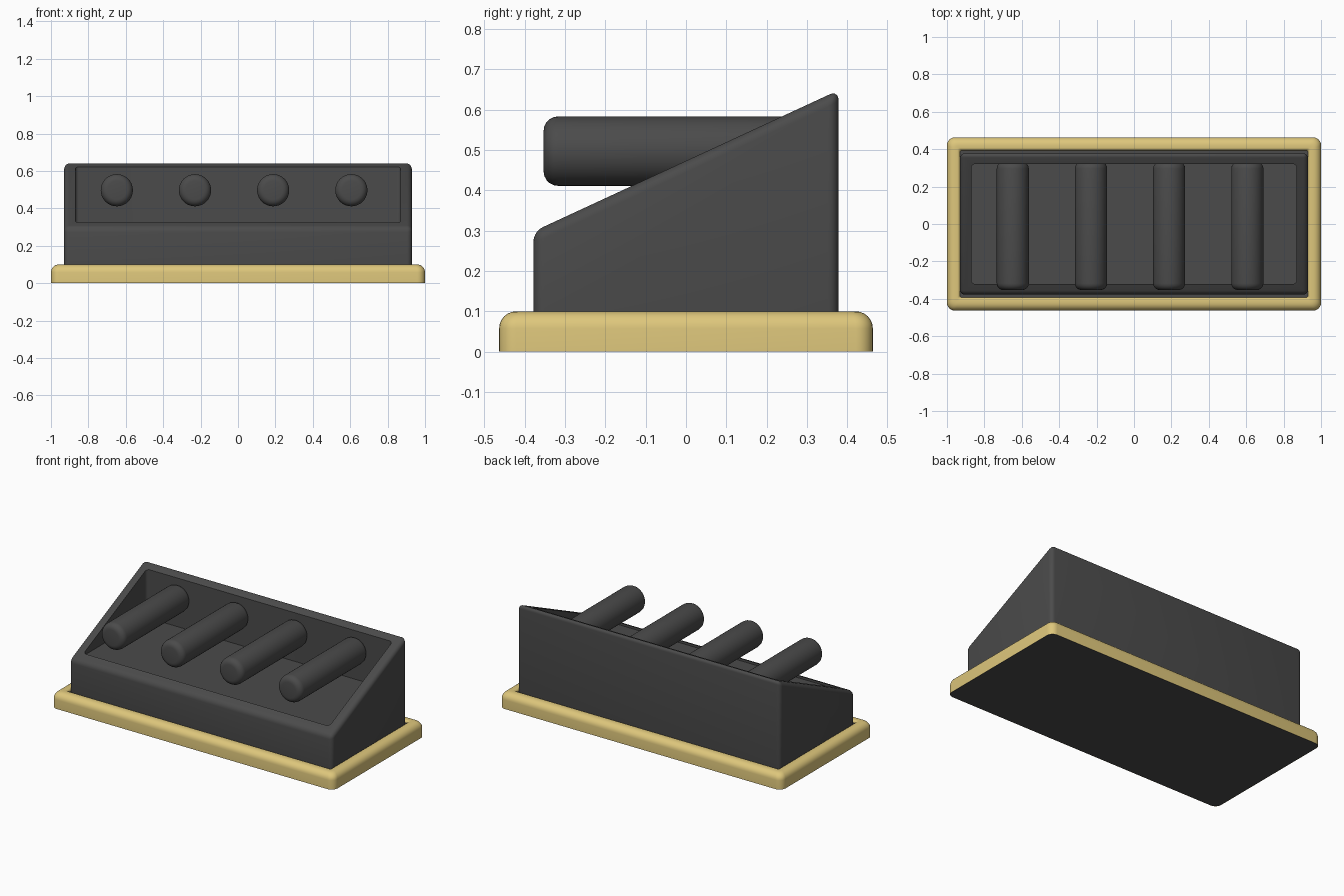
import bpy, bmesh, math

if "Cube" in bpy.data.objects:
    bpy.data.objects.remove(bpy.data.objects["Cube"])

def material(name, color):
    m = bpy.data.materials.new(name)
    m.diffuse_color = color
    m.use_nodes = True
    m.node_tree.nodes["Principled BSDF"].inputs["Base Color"].default_value = m.diffuse_color
    return m

DARK = material("dark_grey", (0.07, 0.07, 0.07, 1))
GOLD = material("gold", (0.73, 0.57, 0.2, 1))

def finish(name, bm, mat):
    bmesh.ops.recalc_face_normals(bm, faces=bm.faces)
    me = bpy.data.meshes.new(name)
    bm.to_mesh(me)
    bm.free()
    me.materials.append(mat)
    ob = bpy.data.objects.new(name, me)
    bpy.context.collection.objects.link(ob)
    return ob

def smooth(ob):
    bpy.ops.object.select_all(action='DESELECT')
    ob.select_set(True)
    bpy.context.view_layer.objects.active = ob
    bpy.ops.object.shade_smooth_by_angle(angle=math.radians(35))

def apply(ob, mod):
    bpy.context.view_layer.objects.active = ob
    bpy.ops.object.modifier_apply(modifier=mod.name)

def bevel(ob, width, segments=5):
    m = ob.modifiers.new("bevel", 'BEVEL')
    m.width, m.segments, m.limit_method = width, segments, 'ANGLE'
    apply(ob, m)

def rounded_rect(hx, hy, r, n=6):
    pts = []
    for k, (sx, sy) in enumerate(((1, 1), (-1, 1), (-1, -1), (1, -1))):
        for i in range(n + 1):
            a = math.pi / 2 * (k + i / n)
            pts.append((sx * (hx - r) + r * math.cos(a), sy * (hy - r) + r * math.sin(a)))
    return pts

def loft(name, sections, mat, cap=False):
    """Skin a stack of rounded rectangles (half x, half y, corner radius, z)."""
    bm = bmesh.new()
    rings = [[bm.verts.new((x, y, z)) for x, y in rounded_rect(hx, hy, r)]
             for hx, hy, r, z in sections]
    for a, b in zip(rings, rings[1:]):
        for i in range(len(a)):
            j = (i + 1) % len(a)
            bm.faces.new((a[i], a[j], b[j], b[i]))
    if cap:
        bm.faces.new(rings[0])
        bm.faces.new(rings[-1])
    return finish(name, bm, mat)

# Gold trim: rounded moulding swept round the base
arc = [math.pi / 2 * i / 6 for i in range(7)]
profile = [(0, 0.0)]
profile += [(0.042 * (1 - math.cos(a)), 0.058 + 0.042 * math.sin(a)) for a in arc]
profile += [(0.055 + 0.015 * math.sin(a), 0.085 + 0.015 * math.cos(a)) for a in arc]
profile += [(0.07, 0.01)]
trim = loft("base_trim", [(1 - d, 0.463 - d, max(0.042 - d * 0.5, 0.01), z)
                          for d, z in profile], GOLD)
smooth(trim)

# Dark base plate closing the underside
loft("base_plate", [(0.999, 0.462, 0.042, 0.0), (0.999, 0.462, 0.042, 0.004)], DARK, True)
loft("base_filler", [(0.935, 0.398, 0.01, 0.003), (0.935, 0.398, 0.01, 0.085)], DARK, True)

# Sloped housing from a side profile
bm = bmesh.new()
side = [(-0.378, 0.02), (0.378, 0.02), (0.378, 0.648), (-0.378, 0.298)]
face = bm.faces.new([bm.verts.new((-0.93, y, z)) for y, z in side])
ext = bmesh.ops.extrude_face_region(bm, geom=[face])
bmesh.ops.translate(bm, vec=(1.86, 0, 0),
                    verts=[v for v in ext["geom"] if isinstance(v, bmesh.types.BMVert)])
housing = finish("housing", bm, DARK)
bevel(housing, 0.026)

# Recess cut into the housing top
cutter = loft("recess_cutter", [(0.87, 0.32, 0.02, 0.31), (0.87, 0.32, 0.02, 0.9)], DARK, True)
cut = housing.modifiers.new("recess", 'BOOLEAN')
cut.operation, cut.solver, cut.object = 'DIFFERENCE', 'EXACT', cutter
apply(housing, cut)
bpy.data.objects.remove(cutter)
smooth(housing)

# Four pegs reaching forward from the back wall
for i in range(4):
    bpy.ops.mesh.primitive_cylinder_add(vertices=40, radius=0.086, depth=0.685,
                                        location=(-0.648 + 0.418 * i, -0.0105, 0.497),
                                        rotation=(math.pi / 2, 0, 0))
    peg = bpy.context.object
    peg.name = f"peg_{i + 1}"
    peg.data.materials.append(DARK)
    bevel(peg, 0.036)
    smooth(peg)
